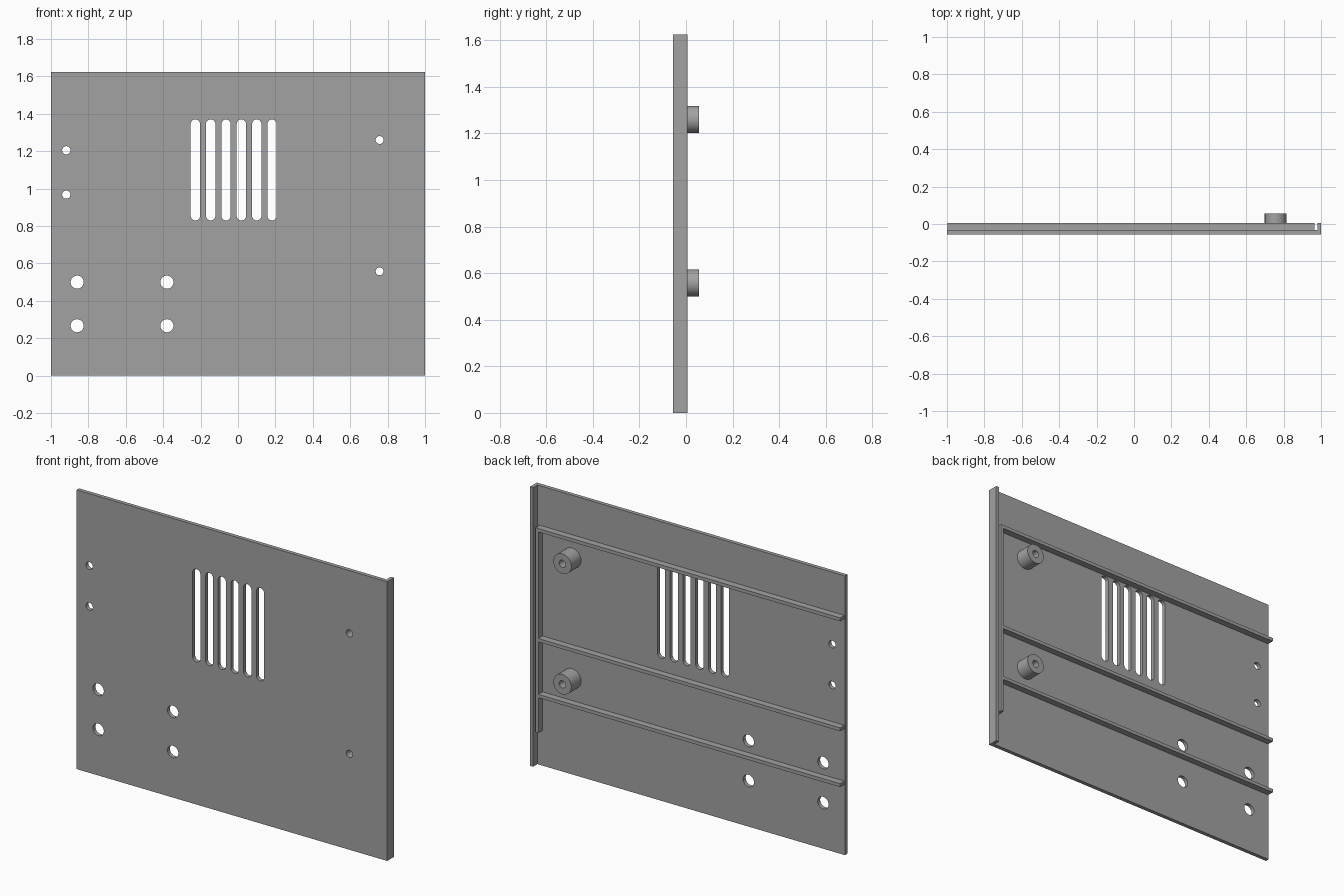
import bpy, bmesh, math

cube = bpy.data.objects.get("Cube")
if cube:
    bpy.data.objects.remove(cube)

grey = bpy.data.materials.new("plain_grey")
grey.use_nodes = True
COLOR = (0.36, 0.36, 0.36, 1)
grey.diffuse_color = COLOR
grey.node_tree.nodes["Principled BSDF"].inputs["Base Color"].default_value = COLOR

FRONT, INNER, LIP, TIP = -0.056, -0.033, 0.006, 0.056
HEIGHT = 1.625


def rect(x0, x1, z0, z1):
    return [(x0, z0), (x1, z0), (x1, z1), (x0, z1)]


def slot(x, z0, z1, r, n=32):
    """Outline of a round-ended slot; a circle when z0 equals z1."""
    pts = []
    for zc, start in ((z1, 0), (z0, math.pi)):
        for i in range(n // 2 + (z0 != z1)):
            a = start + 2 * math.pi * i / n
            pts.append((x + r * math.cos(a), zc + r * math.sin(a)))
    return pts


def circle(x, z, r, n=32):
    return slot(x, z, z, r, n)


def extrude(name, outlines, y0, y1):
    """Fill an outline with holes in the XZ plane, then extrude it from y0 to y1."""
    curve = bpy.data.curves.new(name, 'CURVE')
    curve.dimensions = '2D'
    curve.fill_mode = 'BOTH'
    curve.extrude = (y1 - y0) / 2
    for pts in outlines:
        s = curve.splines.new('POLY')
        s.points.add(len(pts) - 1)
        for p, (x, z) in zip(s.points, pts):
            p.co = (x, z, 0, 1)
        s.use_cyclic_u = True
    helper = bpy.data.objects.new(name + "_outline", curve)
    bpy.context.collection.objects.link(helper)
    dg = bpy.context.evaluated_depsgraph_get()
    mesh = bpy.data.meshes.new_from_object(helper.evaluated_get(dg))
    bpy.data.objects.remove(helper)

    # Stand the profile upright and weld the caps to the sides
    bm = bmesh.new()
    bm.from_mesh(mesh)
    for v in bm.verts:
        x, z, d = v.co
        v.co = (x, (y0 + y1) / 2 - d, z)
    bmesh.ops.remove_doubles(bm, verts=bm.verts, dist=1e-5)
    bmesh.ops.recalc_face_normals(bm, faces=bm.faces)
    bm.to_mesh(mesh)
    bm.free()
    mesh.materials.clear()
    mesh.materials.append(grey)
    obj = bpy.data.objects.new(name, mesh)
    bpy.context.collection.objects.link(obj)
    bpy.ops.object.select_all(action='DESELECT')
    obj.select_set(True)
    bpy.context.view_layer.objects.active = obj
    bpy.ops.object.shade_smooth_by_angle(angle=math.radians(30))
    return obj


# Main panel with vent slots, mounting holes and screw holes
BOSS_X, BOSS_Z, BORE = 0.757, (0.558, 1.26), 0.021
holes = [slot(-0.228 + 0.082 * i, 0.855, 1.345, 0.025) for i in range(6)]
holes += [circle(x, z, 0.035) for x in (-0.86, -0.38) for z in (0.267, 0.5)]
holes += [circle(-0.918, z, 0.022) for z in (0.968, 1.205)]
holes += [circle(BOSS_X, z, BORE) for z in BOSS_Z]
extrude("panel", [rect(-1, 1, 0, HEIGHT)] + holes, FRONT, INNER)

# Full-height wall along one edge
extrude("side_wall", [rect(0.98, 1, 0, HEIGHT)], INNER, LIP)

# Horizontal rails on the back
for label, z in (("lower", 0.41), ("middle", 0.735), ("upper", 1.375)):
    extrude(label + "_rail", [rect(-0.997, 0.965, z, z + 0.02)], INNER, LIP)

# Upright strip beside the wall, leaving a narrow groove
extrude("groove_strip", [rect(0.947, 0.965, 0.205, 1.395)], INNER, LIP)

# Hollow round bosses
for label, z in zip(("lower", "upper"), BOSS_Z):
    extrude(label + "_boss", [circle(BOSS_X, z, 0.058, 48), circle(BOSS_X, z, BORE)], INNER, TIP)
